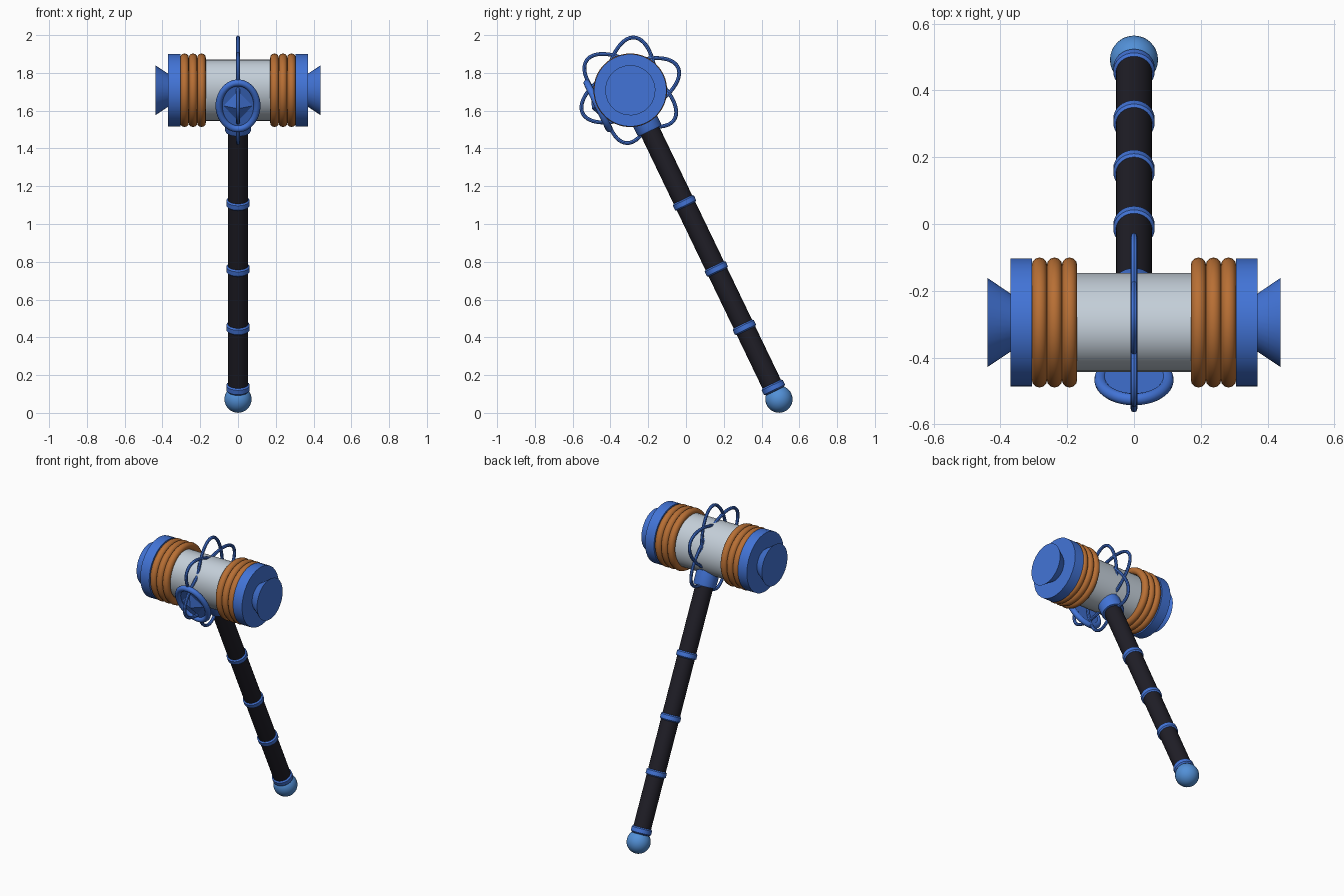
import bpy
import bmesh
import math
from mathutils import Matrix, Vector

if "Cube" in bpy.data.objects:
    bpy.data.objects.remove(bpy.data.objects["Cube"], do_unlink=True)

# Whole hammer is built upright around the head centre, then leaned
PLACE = Matrix.Translation((0, -0.295, 1.708)) @ Matrix.Rotation(math.radians(25.7), 4, 'X')
ALONG_X = Matrix.Rotation(math.pi / 2, 4, 'Y')


def material(name, rgb, rough=0.5):
    m = bpy.data.materials.new(name)
    m.use_nodes = True
    m.diffuse_color = (*rgb, 1)
    shader = m.node_tree.nodes["Principled BSDF"]
    shader.inputs["Base Color"].default_value = (*rgb, 1)
    shader.inputs["Roughness"].default_value = rough
    return m


BLUE = material("royal blue", (0.055, 0.175, 0.68))
SKY = material("sky blue", (0.085, 0.28, 0.68))
ORANGE = material("copper orange", (0.48, 0.16, 0.035))
GREY = material("pale steel", (0.55, 0.62, 0.69))
DARK = material("dark grip", (0.014, 0.013, 0.02))


def finish(name, bm, mat, local=Matrix(), smooth=True):
    bmesh.ops.recalc_face_normals(bm, faces=bm.faces)
    mesh = bpy.data.meshes.new(name)
    bm.to_mesh(mesh)
    bm.free()
    mesh.materials.append(mat)
    ob = bpy.data.objects.new(name, mesh)
    bpy.context.collection.objects.link(ob)
    ob.matrix_world = PLACE @ local
    if smooth:
        bpy.ops.object.select_all(action='DESELECT')
        ob.select_set(True)
        bpy.context.view_layer.objects.active = ob
        bpy.ops.object.shade_smooth_by_angle(angle=math.radians(35))
    return ob


def lathe(name, profile, mat, local=Matrix(), sides=32):
    """Turn (radius, height) points around z and close both ends."""
    bm = bmesh.new()
    loops = []
    for r, z in profile:
        loops.append([bm.verts.new((r * math.cos(a), r * math.sin(a), z))
                      for a in (math.tau * i / sides for i in range(sides))])
    for a, b in zip(loops, loops[1:]):
        for i in range(sides):
            j = (i + 1) % sides
            bm.faces.new((a[i], a[j], b[j], b[i]))
    bm.faces.new(loops[0])
    bm.faces.new(loops[-1])
    return finish(name, bm, mat, local)


def tube_ring(name, rx, ry, tube, mat, local=Matrix(), segs=48, sides=12):
    """Round tube swept along an ellipse in the local xy plane."""
    bm = bmesh.new()
    loops = []
    for i in range(segs):
        a = math.tau * i / segs
        centre = Vector((rx * math.cos(a), ry * math.sin(a), 0))
        out = Vector((ry * math.cos(a), rx * math.sin(a), 0)).normalized()
        loops.append([bm.verts.new(centre + tube * (out * math.cos(b) + Vector((0, 0, math.sin(b)))))
                      for b in (math.tau * k / sides for k in range(sides))])
    for i in range(segs):
        a, b = loops[i], loops[(i + 1) % segs]
        for k in range(sides):
            n = (k + 1) % sides
            bm.faces.new((a[k], b[k], b[n], a[n]))
    return finish(name, bm, mat, local)


# Head drum, slightly taller than deep
lathe("head_drum", [(1, -0.32), (1, 0.32)], GREY,
      ALONG_X @ Matrix.Diagonal((0.167, 0.144, 1, 1)), 32)

# Coiled rings, end caps and flared striking faces on both sides
for side, sign in (("left", 1), ("right", -1)):
    turn = Matrix.Rotation(sign * math.pi / 2, 4, 'Y')
    for n, x in enumerate((0.193, 0.238, 0.283)):
        tube_ring(f"{side}_coil_{n + 1}", 0.172, 0.172, 0.023, ORANGE,
                  turn @ Matrix.Translation((0, 0, x)))
    lathe(f"{side}_cap", [(0.192, 0.305), (0.192, 0.37)], BLUE, turn)
    lathe(f"{side}_striking_face", [(0.084, 0.365), (0.133, 0.438)], BLUE, turn)

# Three crossing wire loops that form six petals around the head
for n in range(3):
    spin = Matrix.Rotation(math.radians(30 + 60 * n), 4, 'X')
    tube_ring(f"wire_loop_{n + 1}", 0.28, 0.133, 0.01, BLUE,
              spin @ ALONG_X, 64, 8)

# Grip, collar, bands and pommel
lathe("handle", [(0.054, -1.78), (0.054, -0.1)], DARK, sides=24)
lathe("head_collar", [(0.066, -0.24), (0.07, -0.23), (0.07, -0.12)], BLUE)
for n, z in enumerate((0.662, 1.05, 1.393, 1.746)):
    lathe(f"handle_band_{n + 1}",
          [(0.054, -z - 0.02), (0.062, -z - 0.013), (0.062, -z + 0.013), (0.054, -z + 0.02)], BLUE)
ball = bmesh.new()
bmesh.ops.create_uvsphere(ball, u_segments=32, v_segments=16, radius=0.072)
finish("pommel", ball, SKY, Matrix.Translation((0, 0, -1.815)))

# Oval emblem facing the front: rim, backing plate and a pointed gem
front = Matrix.Translation((0, -0.19, 0)) @ Matrix.Rotation(math.pi / 2, 4, 'X')
tube_ring("emblem_rim", 0.101, 0.135, 0.018, BLUE, front)
lathe("emblem_plate", [(1, -0.012), (1, 0)], BLUE,
      front @ Matrix.Diagonal((0.1, 0.134, 1, 1)))
gem = bmesh.new()
bmesh.ops.create_cone(gem, cap_ends=True, segments=4, radius1=1, radius2=0, depth=1)
finish("emblem_gem", gem, BLUE,
       front @ Matrix.Translation((0, 0, 0.015)) @ Matrix.Diagonal((0.088, 0.1, 0.04, 1)), False)
